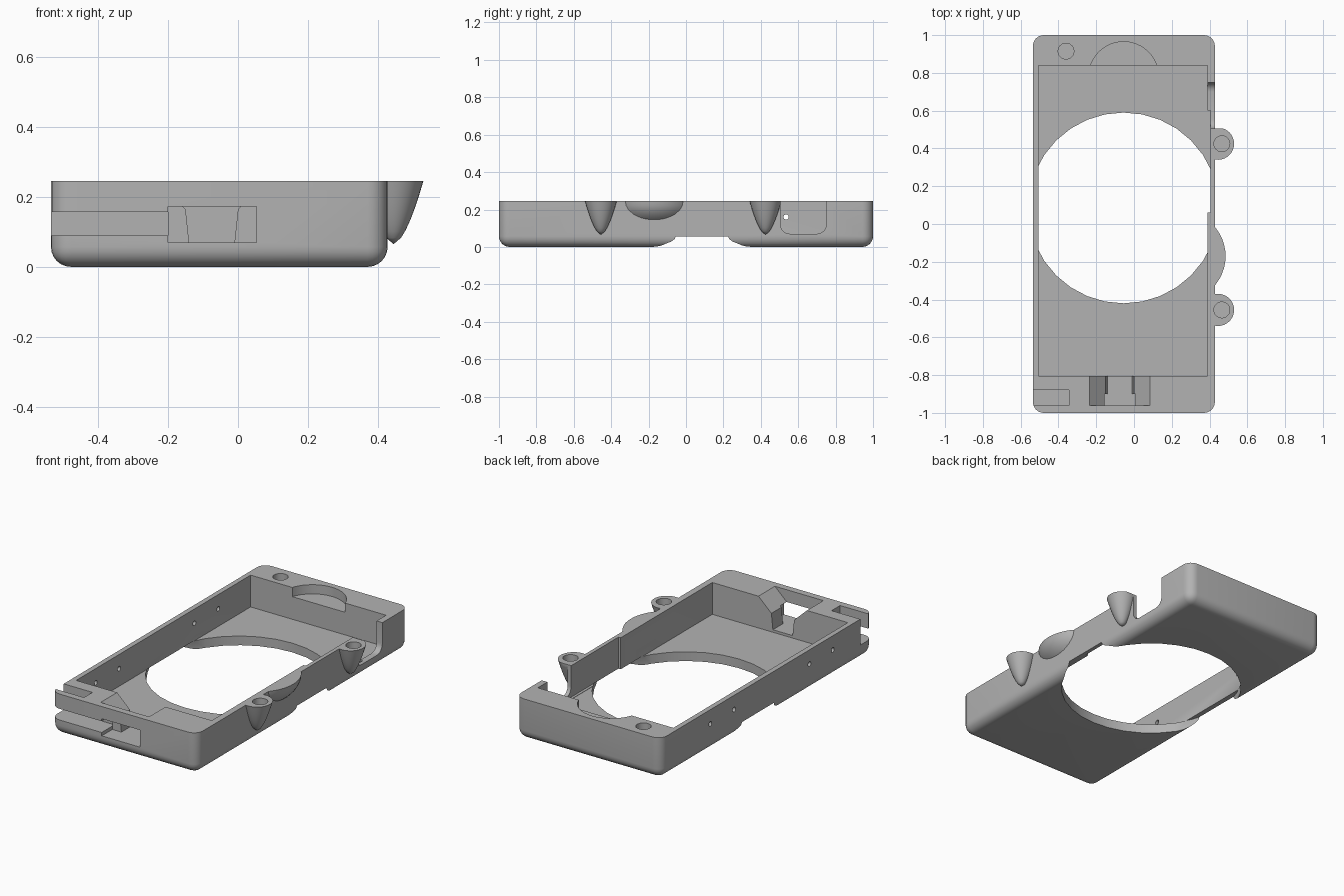
import bpy, bmesh, math
from mathutils import Matrix

cube = bpy.data.objects.get("Cube")
if cube:
    bpy.data.objects.remove(cube, do_unlink=True)

TOP, FLOOR = 0.245, 0.055

grey = bpy.data.materials.new("grey plastic")
grey.use_nodes = True
rgba = (0.45, 0.45, 0.45, 1)
grey.diffuse_color = rgba
grey.node_tree.nodes["Principled BSDF"].inputs["Base Color"].default_value = rgba


def to_object(name, bm):
    bmesh.ops.recalc_face_normals(bm, faces=bm.faces)
    mesh = bpy.data.meshes.new(name)
    bm.to_mesh(mesh)
    bm.free()
    mesh.materials.append(grey)
    obj = bpy.data.objects.new(name, mesh)
    bpy.context.collection.objects.link(obj)
    return obj


def box(name, x, y, z, radius=0, edge_rule=None):
    bm = bmesh.new()
    bmesh.ops.create_cube(bm, size=1)
    for v in bm.verts:
        v.co = [(a + b) / 2 + c * (b - a) for c, (a, b) in zip(v.co, (x, y, z))]
    if edge_rule:
        edges = [e for e in bm.edges if edge_rule(*e.verts)]
        bmesh.ops.bevel(bm, geom=edges, offset=radius, segments=6,
                        profile=0.5, affect='EDGES')
    return to_object(name, bm)


def cylinder(name, centre, radius, depth, segments=32, axis='Z'):
    bm = bmesh.new()
    turn = Matrix.Rotation(math.pi / 2, 4, 'Y') if axis == 'X' else Matrix()
    bmesh.ops.create_cone(bm, cap_ends=True, segments=segments, radius1=radius,
                          radius2=radius, depth=depth,
                          matrix=Matrix.Translation(centre) @ turn)
    return to_object(name, bm)


def prism(name, profile, y0, y1):
    bm = bmesh.new()
    face = bm.faces.new([bm.verts.new((x, y0, z)) for x, z in profile])
    new = bmesh.ops.extrude_face_region(bm, geom=[face])["geom"]
    bmesh.ops.translate(bm, vec=(0, y1 - y0, 0),
                        verts=[g for g in new if isinstance(g, bmesh.types.BMVert)])
    return to_object(name, bm)


def lathe(name, centre, profile, segments=32):
    bm = bmesh.new()
    verts = [bm.verts.new((centre[0] + r, centre[1], z)) for r, z in profile]
    edges = [bm.edges.new(pair) for pair in zip(verts, verts[1:])]
    bmesh.ops.spin(bm, geom=verts + edges, cent=(*centre, 0), axis=(0, 0, 1),
                   angle=2 * math.pi, steps=segments)
    bmesh.ops.remove_doubles(bm, verts=bm.verts, dist=1e-4)
    return to_object(name, bm)


def combine(target, tool, operation):
    mod = target.modifiers.new(operation, 'BOOLEAN')
    mod.object, mod.operation, mod.solver = tool, operation, 'EXACT'
    bpy.context.view_layer.objects.active = target
    bpy.ops.object.modifier_apply(modifier=mod.name)
    bpy.data.objects.remove(tool, do_unlink=True)


# Tray body with rounded corners and bottom edges
tray = box("tray", (-0.535, 0.428), (-1, 1), (0, TOP), 0.057,
           lambda a, b: a.co.z < 0.1 or b.co.z < 0.1)

# Tapered screw ears and the wide grip bump on the side
parts = []
steps = [i / 10 for i in range(11)]
for y in (0.425, -0.455):
    profile = [(0.085 * t ** 0.6, 0.065 + (TOP - 0.065) * t) for t in steps]
    parts.append(lathe("screw_ear", (0.445, y), profile + [(0, TOP)]))
bowl = [(0.24 * math.sin(t * math.pi / 2), TOP - 0.155 * math.cos(t * math.pi / 2))
        for t in steps]
parts.append(lathe("grip_bump", (0.245, -0.17), bowl + [(0, TOP)], 48))
for part in parts:
    combine(tray, part, 'UNION')

cutters = [
    # Main cavity, thinner wall section and round floor opening
    box("cavity", (-0.505, 0.39), (-0.805, 0.84), (FLOOR, 0.4)),
    box("thin_wall", (0.3, 0.405), (0.06, 0.6), (FLOOR + 0.002, 0.4)),
    cylinder("floor_opening", (-0.055, 0.085, -0.02), 0.505, 0.154),
    # Half-round ledge at the back and blind screw hole
    cylinder("back_ledge", (-0.055, 0.78, 0.29), 0.185, 0.2, 48),
    cylinder("back_screw_hole", (-0.36, 0.915, 0.25), 0.042, 0.2, 24),
    # Rounded notch through the side wall
    box("side_notch", (0.36, 0.5), (0.505, 0.75), (0.07, 0.5), 0.05,
        lambda a, b: abs(a.co.x - b.co.x) > 0.1 and a.co.z < 0.1),
    # Strap slot round the front corner
    box("corner_slot", (-0.7, -0.2), (-1.1, -0.88), (0.09, 0.157)),
    box("corner_groove", (-0.7, -0.345), (-0.96, -0.88), (0.1, 0.4)),
    # Socket window and flared pocket behind it
    box("socket_window", (-0.2, 0.053), (-1.1, -0.9), (0.07, 0.172)),
    prism("socket_pocket", [(-0.235, 0.4), (-0.235, TOP), (-0.15, 0.165),
                            (-0.14, 0.07), (-0.01, 0.07), (0, 0.165),
                            (0.085, TOP), (0.085, 0.4)], -0.96, -0.78),
]
cutters += [cylinder("ear_hole", (0.465, y, 0.25), 0.042, 0.12, 24)
            for y in (0.425, -0.455)]
cutters += [cylinder("pin_hole", (-0.52, y, 0.16), 0.014, 0.2, 16, 'X')
            for y in (0.535, 0.31, -0.4, -0.62)]
for cutter in cutters:
    combine(tray, cutter, 'DIFFERENCE')

# Smooth rounded areas, keep cut edges crisp
bpy.ops.object.select_all(action='DESELECT')
tray.select_set(True)
bpy.context.view_layer.objects.active = tray
bpy.ops.object.shade_smooth_by_angle(angle=math.radians(30))
